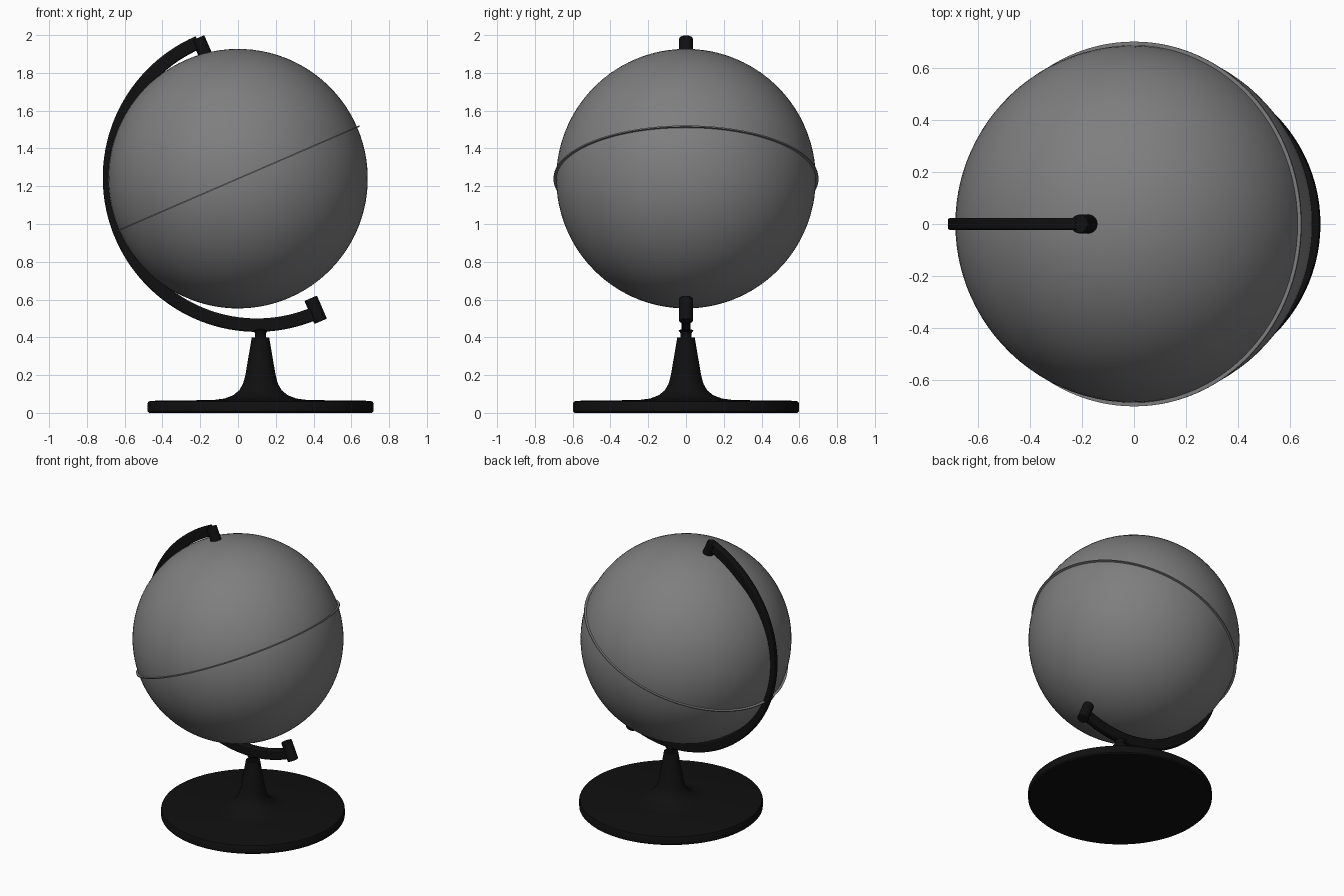
import bpy, bmesh, math
from mathutils import Vector, Matrix

cube = bpy.data.objects.get("Cube")
if cube:
    bpy.data.objects.remove(cube, do_unlink=True)

TILT = math.radians(23.4)
AXIS = Vector((-math.sin(TILT), 0, math.cos(TILT)))
TILT_ROT = (0, -TILT, 0)
GLOBE = Vector((0, 0, 1.24))
STAND_X = 0.119


def material(name, color):
    m = bpy.data.materials.new(name)
    m.use_nodes = True
    m.diffuse_color = (*color, 1)
    m.node_tree.nodes["Principled BSDF"].inputs["Base Color"].default_value = (*color, 1)
    return m


grey = material("globe grey", (0.21, 0.21, 0.21))
black = material("stand black", (0.005, 0.005, 0.005))


def finish(obj, name, mat, bevel=0, angle=35):
    obj.name = name
    obj.data.materials.append(mat)
    bpy.ops.object.select_all(action='DESELECT')
    obj.select_set(True)
    bpy.context.view_layer.objects.active = obj
    if bevel:
        mod = obj.modifiers.new("Bevel", 'BEVEL')
        mod.width = bevel
        mod.segments = 2
    bpy.ops.object.shade_smooth_by_angle(angle=math.radians(angle))
    return obj


def spun(name, points, center, axis, angle, steps, mat, closed=False, bevel=0):
    """Sweep a line of points around an axis."""
    bm = bmesh.new()
    verts = [bm.verts.new(p) for p in points]
    pairs = list(zip(verts, verts[1:]))
    if closed:
        pairs.append((verts[-1], verts[0]))
    edges = [bm.edges.new(p) for p in pairs]
    bmesh.ops.spin(bm, geom=verts + edges, cent=center, axis=axis,
                   angle=angle, steps=steps)
    bmesh.ops.remove_doubles(bm, verts=bm.verts, dist=0.0001)
    bmesh.ops.recalc_face_normals(bm, faces=bm.faces)
    mesh = bpy.data.meshes.new(name)
    bm.to_mesh(mesh)
    bm.free()
    obj = bpy.data.objects.new(name, mesh)
    bpy.context.collection.objects.link(obj)
    return finish(obj, name, mat, bevel)


# Globe ball, poles on the tilted axis
bpy.ops.mesh.primitive_uv_sphere_add(segments=96, ring_count=48, radius=0.687,
                                     location=GLOBE, rotation=TILT_ROT)
finish(bpy.context.object, "globe", grey)

# Thin seam band around the equator
bpy.ops.mesh.primitive_cylinder_add(vertices=128, radius=0.701, depth=0.007,
                                    location=GLOBE, rotation=TILT_ROT)
finish(bpy.context.object, "equator_band", grey)

# Half-circle support arm
arm_center = Vector((0.1, 0, 1.245))
side = Vector((0, 0.0225, 0))
inner, outer = arm_center + AXIS * 0.745, arm_center + AXIS * 0.816
spun("support_arm", [inner - side, outer - side, outer + side, inner + side],
     arm_center, (0, -1, 0), math.pi, 64, black, closed=True, bevel=0.008)

# Pivot caps at both ends of the arm
for name, sign in (("top_pivot", 1), ("bottom_pivot", -1)):
    place = Vector((0.113, 0, 1.235)) + AXIS * (sign * 0.751)
    bpy.ops.mesh.primitive_cylinder_add(vertices=32, radius=0.036, depth=0.133,
                                        location=place, rotation=TILT_ROT)
    finish(bpy.context.object, name, black, bevel=0.004)

# Round foot flowing into the tapered stem and neck
profile = [(0, 0), (0.59, 0), (0.598, 0.008), (0.598, 0.05), (0.593, 0.06),
           (0.58, 0.064), (0.25, 0.068), (0.19, 0.076), (0.145, 0.093),
           (0.112, 0.12), (0.092, 0.155), (0.08, 0.2), (0.046, 0.4),
           (0.028, 0.4), (0.028, 0.42), (0.04, 0.438), (0, 0.45)]
spun("foot_and_stem", [(STAND_X + r, 0, z) for r, z in profile],
     (STAND_X, 0, 0), (0, 0, 1), math.tau, 96, black)
